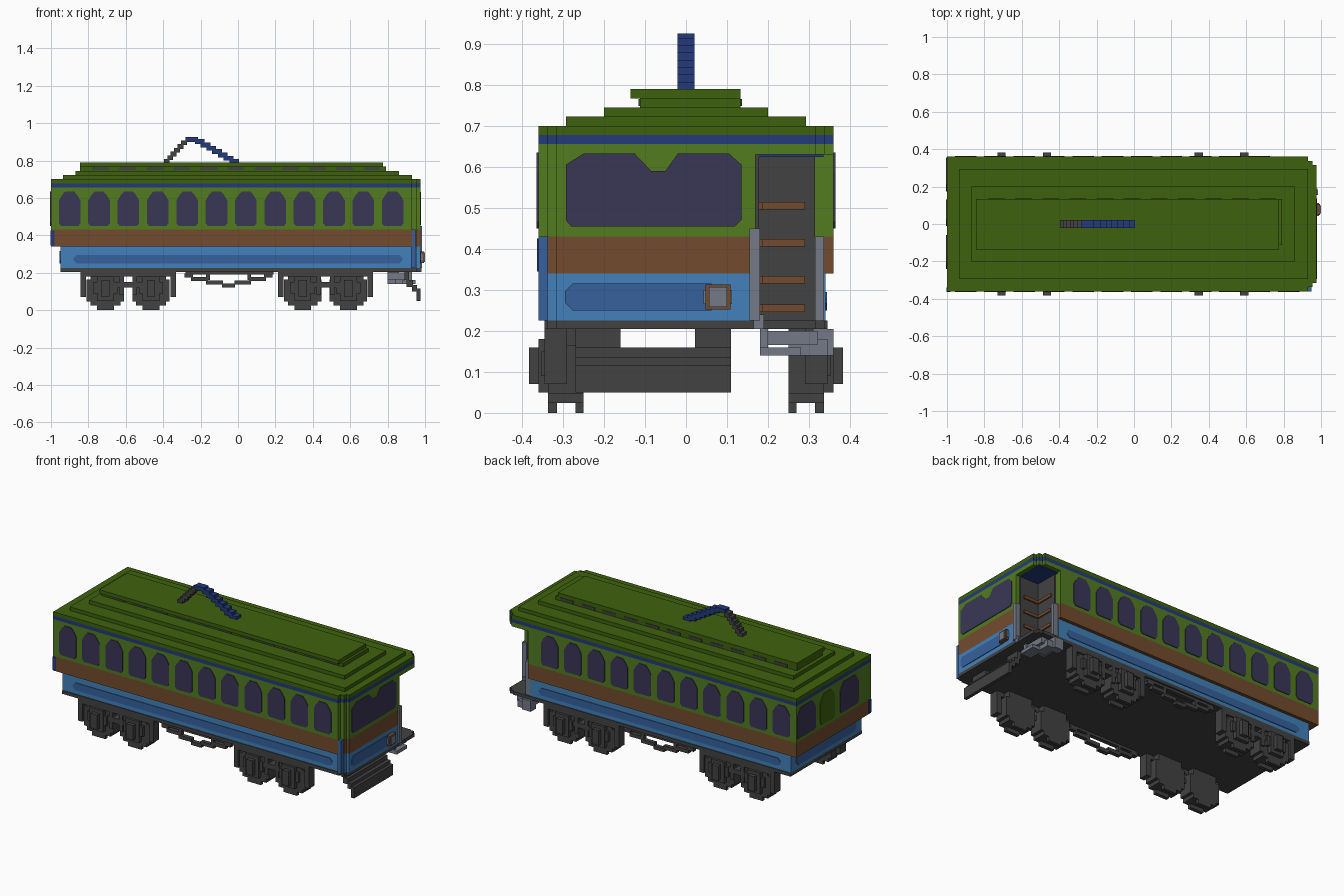
import bpy, bmesh
from mathutils import Vector

cube = bpy.data.objects.get("Cube")
if cube:
    bpy.data.objects.remove(cube, do_unlink=True)


def material(name, rgb):
    m = bpy.data.materials.new(name)
    m.use_nodes = True
    lin = [((c / 255 + 0.055) / 1.055) ** 2.4 for c in rgb] + [1]
    m.diffuse_color = lin
    m.node_tree.nodes["Principled BSDF"].inputs["Base Color"].default_value = lin
    return m


roof_green = material("roof green", (62, 97, 14))
wall_green = material("wall green", (82, 124, 32))
brown = material("brown", (115, 75, 46))
sky = material("light blue", (66, 129, 186))
mid = material("medium blue", (54, 97, 158))
navy = material("dark blue", (35, 58, 122))
glass = material("window purple", (58, 54, 86))
iron = material("dark grey", (66, 66, 66))
steel = material("light grey", (116, 122, 135))


def finish(name, bm, mat):
    bmesh.ops.recalc_face_normals(bm, faces=bm.faces)
    me = bpy.data.meshes.new(name)
    bm.to_mesh(me)
    bm.free()
    me.materials.append(mat)
    ob = bpy.data.objects.new(name, me)
    bpy.context.collection.objects.link(ob)
    return ob


def boxes(name, mat, *spans):
    """One object from boxes, each given as (x0, x1, y0, y1, z0, z1)."""
    bm = bmesh.new()
    for x0, x1, y0, y1, z0, z1 in spans:
        for v in bmesh.ops.create_cube(bm, size=1)["verts"]:
            v.co = Vector((x1 if v.co.x > 0 else x0, y1 if v.co.y > 0 else y0,
                           z1 if v.co.z > 0 else z0))
    return finish(name, bm, mat)


def plate(name, mat, pts, axis, pos, out):
    """Thin plate with outline pts (across, z) on a wall at pos, facing out."""
    bm = bmesh.new()
    lo, hi = pos - out * 0.004, pos + out * 0.004
    place = (lambda a, z, d: (d, a, z)) if axis == "x" else (lambda a, z, d: (a, d, z))
    face = bm.faces.new([bm.verts.new(place(a, z, lo)) for a, z in pts])
    ext = bmesh.ops.extrude_face_region(bm, geom=[face])["geom"]
    shift = Vector(place(0, 0, hi - lo))
    bmesh.ops.translate(bm, vec=shift, verts=[e for e in ext if isinstance(e, bmesh.types.BMVert)])
    return finish(name, bm, mat)


def arch(c, hw):
    right = [(hw - .012, .45), (hw, .465), (hw, .585), (hw - .017, .615), (hw - .035, .635)]
    return [(c + a, z) for a, z in right] + [(c - a, z) for a, z in reversed(right)]


def pill(a0, a1, z0, z1, b=.018):
    return [(a0 + b, z0), (a1 - b, z0), (a1, z0 + b), (a1, z1 - b),
            (a1 - b, z1), (a0 + b, z1), (a0, z1 - b), (a0, z0 + b)]


# Body bands: stepped corners at the cab end, and an open doorway corner
W, DOOR_X, DOOR_Y, DOOR_Z = .36, .82, .17, .63


def band(name, mat, z0, z1, back, w, door):
    main_end = DOOR_X if door else .93
    spans = [(back, main_end, -w, w, z0, z1)]
    for x0, x1, inset in ((main_end, .93, 0), (.93, .955, .022), (.955, .975, .044)):
        if x1 > x0:
            y1 = DOOR_Y if door else W - inset
            spans.append((x0, x1, -min(w, W - inset), y1, z0, z1))
    boxes(name, mat, *spans)


band("floor_frame", iron, .205, .225, -.95, .345, False)
band("lower_panels", sky, .225, .34, -.95, .34, True)
band("waist_band", brown, .34, .43, -1, W, True)
band("window_walls", wall_green, .43, DOOR_Z, -1, W, True)
band("upper_walls", wall_green, DOOR_Z, .655, -1, W, False)
band("eaves_stripe", navy, .655, .677, -1, W, False)
band("roof_base", roof_green, .677, .70, -1, W, False)
boxes("corner_post", mid, (.925, .95, -W, -.336, .225, .43))
boxes("rear_corner_accent", navy, (-1.002, -.98, -.363, -.34, .345, .425))

# Stepped roof
boxes("roof_tiers", roof_green,
      (-.935, .93, -.293, .293, .70, .722), (-.868, .862, -.2, .2, .722, .745),
      (-.845, .79, -.112, .133, .745, .767), (-.845, .775, -.135, .133, .767, .79))
vents = []
for i in range(11):
    x = -.78 + i * .145
    for s in (-1, 1):
        y = -.113 if s < 0 else .133
        vents.append((x, x + .09, y - .003, y + .003, .748, .765))
boxes("roof_vents", iron, *vents)

# Side windows and lower side panels
for side, count in ((-1, 12), (1, 11)):
    for i in range(count):
        plate("side_window", glass, arch(-.9 + i * .157, .058), "y", side * W, side)
    plate("side_panel", mid, pill(-.88, .88 if side < 0 else .76, .25, .295),
          "y", side * .34, side)

# End windows and panels
plate("cab_window", glass,
      [(-.28, .455), (.12, .455), (.135, .47), (.135, .605), (.105, .632), (-.02, .632),
       (-.05, .59), (-.085, .59), (-.125, .632), (-.25, .632), (-.293, .605), (-.293, .47)],
      "x", .975, 1)
plate("cab_panel", mid, pill(-.295, .08, .25, .315), "x", .975, 1)
for c in (.265, -.15):
    plate("rear_window", glass, arch(c, .09), "x", -1, -1)
plate("rear_door_panel", roof_green, arch(.06, .07), "x", -1, -1)
plate("rear_lower_panel", mid, pill(-.29, .29, .25, .315), "x", -.95, -1)

# Doorway lining, ledges, handrails and steps
boxes("doorway_lining", iron,
      (DOOR_X, DOOR_X + .006, DOOR_Y, .315, .225, DOOR_Z),
      (DOOR_X, .95, DOOR_Y, DOOR_Y + .008, .225, DOOR_Z))
boxes("doorway_ceiling", navy, (DOOR_X, .95, DOOR_Y, .335, DOOR_Z - .006, DOOR_Z))
boxes("doorway_ledges", brown, *[
    b for z in (.255, .325, .415, .505) for b in (
        (DOOR_X, DOOR_X + .014, .18, .29, z - .009, z + .009),
        (DOOR_X, .93, DOOR_Y, DOOR_Y + .016, z - .009, z + .009))])
boxes("handrails", steel,
      (.955, .985, .155, .18, .225, .45), (DOOR_X, .85, .315, .337, .225, .43),
      (.955, .98, .165, .19, .205, .24))
boxes("door_steps", steel,
      (.80, .86, .31, .36, .14, .205), (.84, .90, .25, .345, .14, .18),
      (.88, .95, .18, .28, .14, .16), (.91, .93, .18, .2, .16, .205),
      (.80, .92, .2, .32, .165, .2))

# Headlamp
boxes("headlamp_frame", brown, (.975, .995, .048, .108, .252, .313))
boxes("headlamp", steel, (.975, 1.0, .056, .1, .258, .307), (.975, .99, .043, .112, .266, .3))

# Cab bumper on two brackets
boxes("bumper", iron,
      (.955, .975, -.27, .11, .05, .115), (.93, .957, -.27, .11, .10, .135),
      (.90, .935, -.27, .11, .125, .16),
      (.89, .915, -.27, -.16, .16, .205), (.89, .915, .022, .11, .16, .205))


# Wheel trucks
def both_sides(x0, x1, y0, y1, z0, z1):
    return [(x0, x1, y0, y1, z0, z1), (x0, x1, -y1, -y0, z0, z1)]


for cx in (-.587, .468):
    wheels, frame, caps = [], [], []
    for wx in (cx - .122, cx + .122):
        for hw, z0, z1 in ((.045, 0, .024), (.08, .024, .047), (.1, .047, .165), (.08, .165, .205)):
            if z0 == 0:
                wheels += both_sides(wx - hw, wx + hw, .25, .27, z0, z1)
                wheels += both_sides(wx - hw, wx + hw, .315, .336, z0, z1)
            else:
                wheels += both_sides(wx - hw, wx + hw, .25, .336, z0, z1)
        frame += both_sides(wx - .045, wx + .045, .336, .36, .05, .18)
        caps += both_sides(wx - .022, wx + .022, .36, .383, .07, .16)
        frame += both_sides(wx - .065, wx + .065, .336, .352, .09, .15)
    for s in (-1, 1):
        frame += both_sides(cx + s * .24 - .015, cx + s * .24 + .015, .29, .345, .07, .2)
        frame += both_sides(cx + s * .035 - .012, cx + s * .035 + .012, .29, .345, .08, .2)
    frame += both_sides(cx - .255, cx + .255, .29, .345, .18, .205)
    frame += both_sides(cx - .06, cx + .06, .29, .345, .12, .15)
    boxes("truck_wheels", iron, *wheels)
    boxes("truck_frame", iron, *frame)
    boxes("axle_boxes", iron, *caps)

# Stepped truss rods under the middle
truss = both_sides(-.28, .19, .31, .335, .19, .205)
for a, b, z in ((.19, .235, .175), (.11, .2, .155), (.03, .12, .137), (0, .035, .12)):
    for s in (-1, 1):
        x0, x1 = sorted((-.05 + s * a, -.05 + s * b))
        truss += both_sides(x0, x1, .31, .335, z, z + .022)
truss += both_sides(-.17, -.15, .31, .335, .16, .2) + both_sides(.05, .07, .31, .335, .16, .2)
boxes("truss_rods", iron, *truss)


# Roof current collector
def stair(name, mat, x0, x1, z0, z1, n):
    dx, dz = (x1 - x0) / n, (z1 - z0) / n
    steps = []
    for i in range(n):
        a, b = sorted((x0 + dx * i - dx * .35, x0 + dx * (i + 1) + dx * .35))
        z = z0 + dz * (i + .5)
        steps.append((a, b, -.021, .021, z - .013, z + .013))
    boxes(name, mat, *steps)


stair("collector_lower_arm", iron, -.39, -.28, .785, .905, 6)
stair("collector_upper_arm", navy, -.005, -.22, .785, .91, 7)
boxes("collector_head", navy, (-.28, -.215, -.021, .021, .9, .925))
